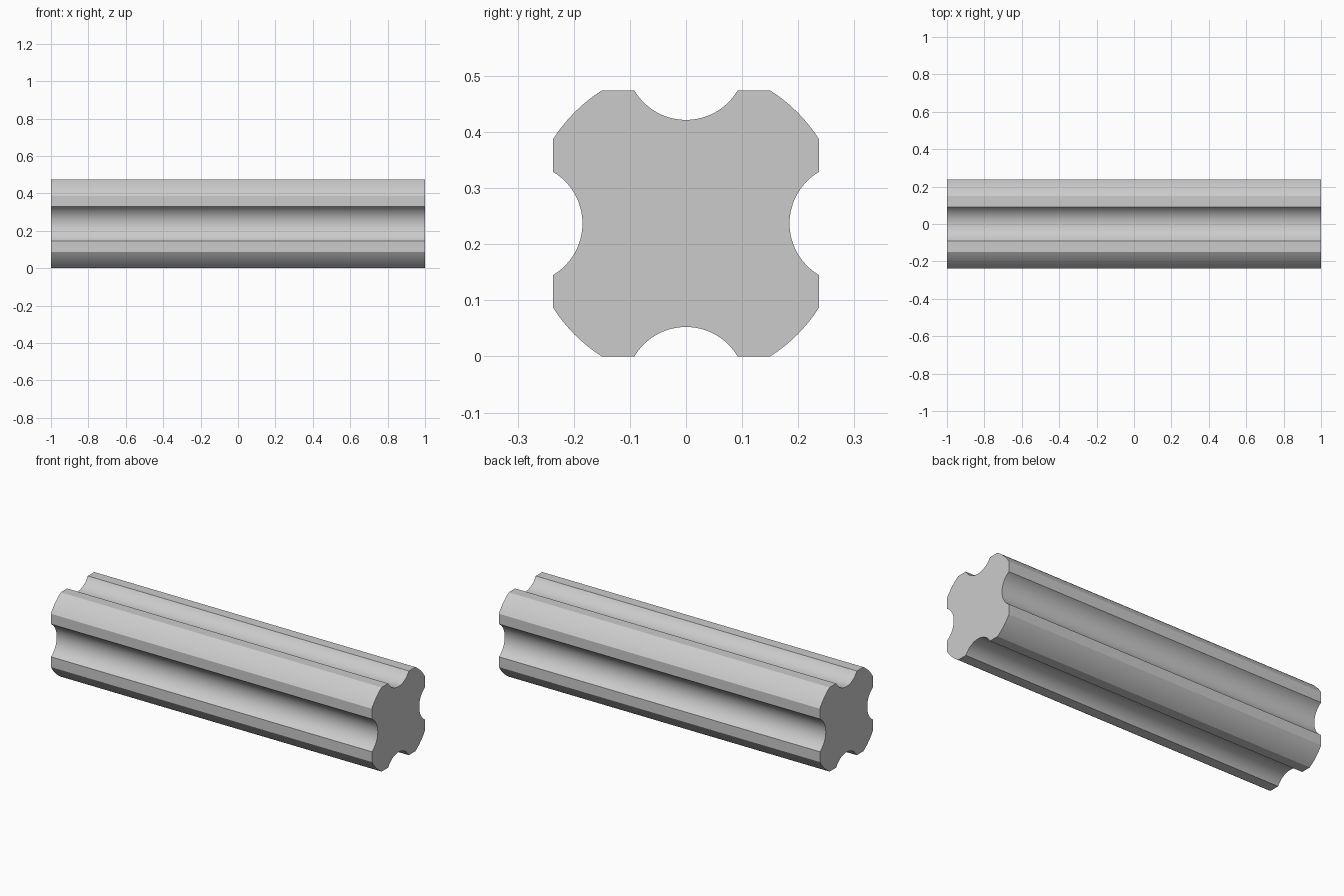
import bpy
import bmesh
import math
from mathutils import Vector, Matrix

cube = bpy.data.objects.get("Cube")
if cube:
    bpy.data.objects.remove(cube, do_unlink=True)

LENGTH = 2.0
HALF = 0.237         # half width of the section
MOUTH = 0.092        # half width of a groove opening
DEPTH = 0.0525       # groove depth
CORNER = 0.15        # where the flat meets the rounded corner
GROOVE_STEPS, CORNER_STEPS = 24, 8


def arc(centre, radius, start, end, steps):
    """Points along a circular arc."""
    return [Vector(centre) + radius * Vector((math.cos(a), math.sin(a)))
            for a in (start + (end - start) * i / steps for i in range(steps + 1))]


# One quarter of the section: right-hand groove, then the rounded corner
groove_r = (MOUTH ** 2 + DEPTH ** 2) / (2 * DEPTH)
groove_a = math.asin(MOUTH / groove_r)
corner_a = math.atan2(CORNER, HALF)
quarter = arc((HALF - DEPTH + groove_r, 0), groove_r,
              math.pi + groove_a, math.pi - groove_a, GROOVE_STEPS)
quarter += arc((0, 0), math.hypot(HALF, CORNER),
               corner_a, math.pi / 2 - corner_a, CORNER_STEPS)

# Repeat the quarter four times around the axis
section = [Matrix.Rotation(k * math.pi / 2, 2) @ p for k in range(4) for p in quarter]

# Extrude the section along x
bm = bmesh.new()
end_cap = bm.faces.new([bm.verts.new((-LENGTH / 2, p.x, p.y + HALF)) for p in section])
extruded = bmesh.ops.extrude_face_region(bm, geom=[end_cap], use_keep_orig=True)
far_verts = [v for v in extruded["geom"] if isinstance(v, bmesh.types.BMVert)]
bmesh.ops.translate(bm, verts=far_verts, vec=(LENGTH, 0, 0))
bmesh.ops.recalc_face_normals(bm, faces=bm.faces)
mesh = bpy.data.meshes.new("grooved_axle")
bm.to_mesh(mesh)
bm.free()
axle = bpy.data.objects.new("grooved_axle", mesh)
bpy.context.collection.objects.link(axle)

# Plain grey finish
grey = bpy.data.materials.new("light_grey")
grey.use_nodes = True
colour = (0.6, 0.6, 0.6, 1)
grey.diffuse_color = colour
grey.node_tree.nodes["Principled BSDF"].inputs["Base Color"].default_value = colour
mesh.materials.append(grey)

# Smooth arcs with crisp ridges and ends
bpy.ops.object.select_all(action="DESELECT")
axle.select_set(True)
bpy.context.view_layer.objects.active = axle
bpy.ops.object.shade_smooth_by_angle(angle=math.radians(20))
